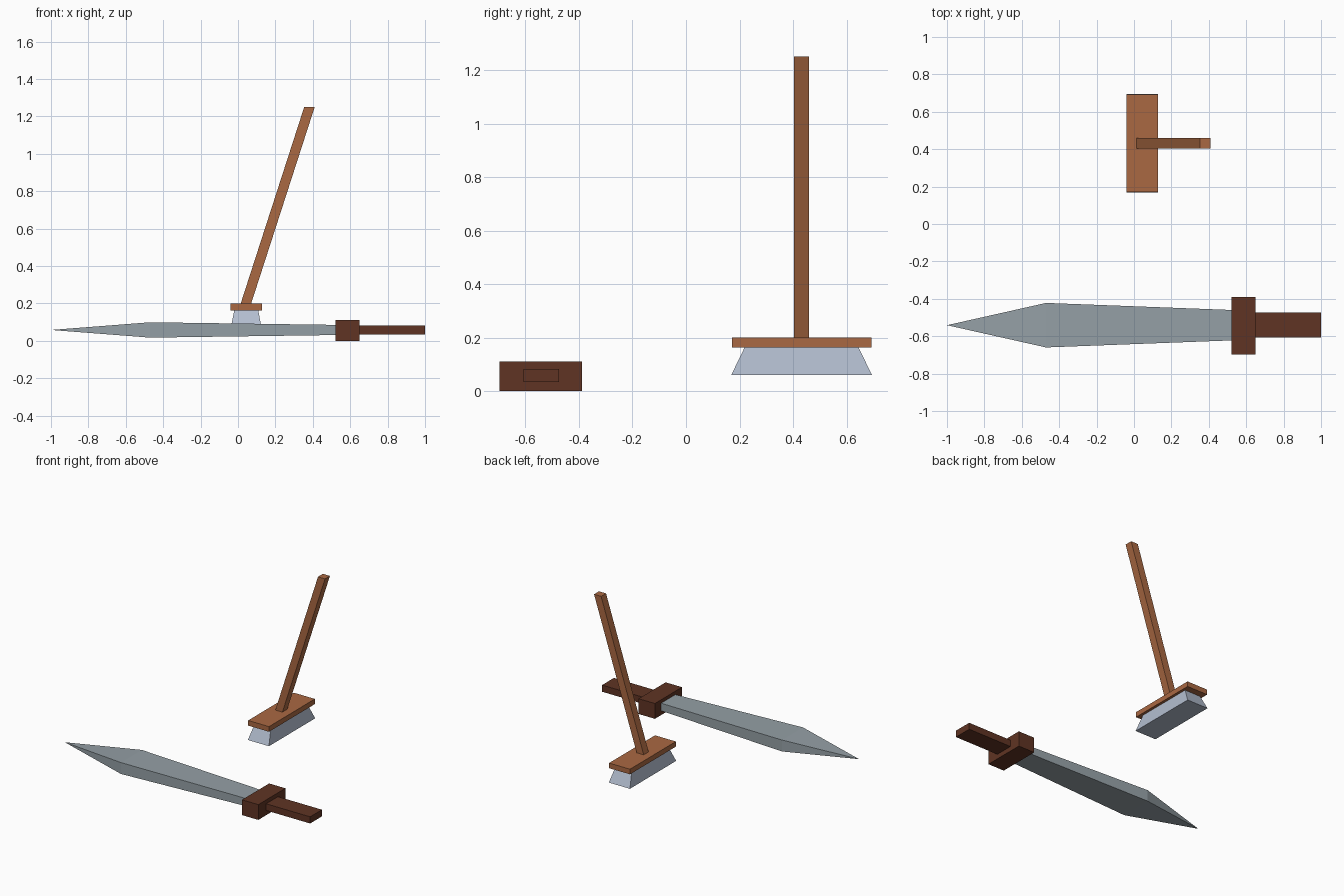
import bpy, bmesh

if "Cube" in bpy.data.objects:
    bpy.data.objects.remove(bpy.data.objects["Cube"])


def material(name, rgb):
    m = bpy.data.materials.new(name)
    m.diffuse_color = (*rgb, 1)
    m.use_nodes = True
    m.node_tree.nodes["Principled BSDF"].inputs["Base Color"].default_value = m.diffuse_color
    return m


LIGHT_WOOD = material("light_wood", (0.40, 0.14, 0.055))
DARK_WOOD = material("dark_wood", (0.115, 0.034, 0.017))
STEEL = material("steel", (0.30, 0.35, 0.38))
BRISTLE = material("bristle", (0.45, 0.51, 0.62))


def loft(name, axis, sections, mat):
    """Join rectangular sections (centre, half sizes) across x or z; zero size makes a point."""
    bm = bmesh.new()
    rings = []
    for centre, hu, hv in sections:
        ring = []
        for su, sv in ((-1, -1), (1, -1), (1, 1), (-1, 1)):
            du, dv = su * hu, sv * hv
            off = (0, du, dv) if axis == "x" else (du, dv, 0)
            ring.append(bm.verts.new([c + o for c, o in zip(centre, off)]))
        rings.append(ring)
    for a, b in zip(rings, rings[1:]):
        for i in range(4):
            j = (i + 1) % 4
            bm.faces.new((a[i], a[j], b[j], b[i]))
    bm.faces.new(rings[0][::-1])
    bm.faces.new(rings[-1])
    bmesh.ops.remove_doubles(bm, verts=bm.verts, dist=1e-5)
    bmesh.ops.recalc_face_normals(bm, faces=bm.faces)
    mesh = bpy.data.meshes.new(name)
    bm.to_mesh(mesh)
    bm.free()
    mesh.materials.append(mat)
    obj = bpy.data.objects.new(name, mesh)
    bpy.context.collection.objects.link(obj)
    return obj


# Sword lying along x
SY, SZ = -0.541, 0.058
loft("sword_blade", "x", [((-1.0, SY, SZ), 0, 0),
                          ((-0.47, SY, SZ), 0.119, 0.041),
                          ((0.53, SY, SZ), 0.081, 0.027)], STEEL)
loft("sword_guard", "x", [((0.52, SY - 0.002, 0.055), 0.154, 0.055),
                          ((0.65, SY - 0.002, 0.055), 0.154, 0.055)], DARK_WOOD)
loft("sword_grip", "x", [((0.64, SY, SZ), 0.067, 0.024),
                         ((1.0, SY, SZ), 0.067, 0.024)], DARK_WOOD)

# Broom: flared bristles, flat head and leaning handle
BX, BY = 0.044, 0.432
loft("broom_bristles", "z", [((BX, BY, 0.06), 0.084, 0.263),
                             ((BX, BY, 0.163), 0.064, 0.213)], BRISTLE)
loft("broom_head", "z", [((BX, BY, 0.163), 0.083, 0.261),
                         ((BX, BY, 0.20), 0.083, 0.261)], LIGHT_WOOD)
loft("broom_handle", "z", [((0.042, BY, 0.198), 0.028, 0.028),
                           ((0.382, BY, 1.25), 0.028, 0.028)], LIGHT_WOOD)
